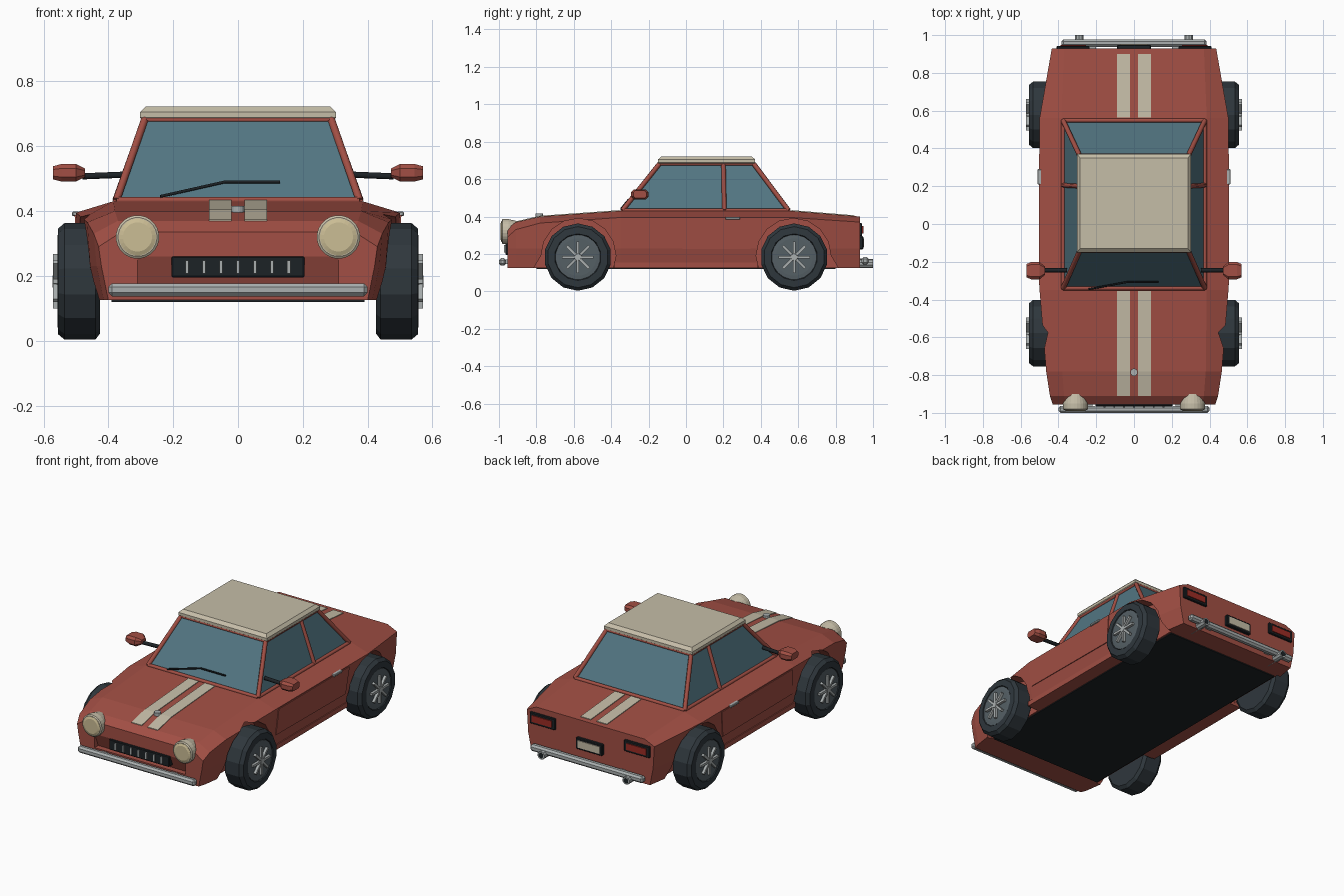
import bpy, bmesh, math
from mathutils import Vector, Matrix

if "Cube" in bpy.data.objects:
    bpy.data.objects.remove(bpy.data.objects["Cube"])


def material(name, r, g, b):
    m = bpy.data.materials.new(name)
    m.diffuse_color = (r, g, b, 1)
    m.use_nodes = True
    m.node_tree.nodes["Principled BSDF"].inputs["Base Color"].default_value = m.diffuse_color
    return m


RED = material("body red", 0.36, 0.078, 0.058)
CREAM = material("cream", 0.56, 0.51, 0.39)
GLASS = material("blue glass", 0.085, 0.18, 0.225)
TYRE = material("tyre rubber", 0.028, 0.038, 0.046)
BLACK = material("black trim", 0.012, 0.016, 0.019)
CHROME = material("chrome", 0.40, 0.43, 0.43)
RIM = material("rim grey", 0.09, 0.115, 0.13)
LENS = material("lens yellow", 0.60, 0.51, 0.30)
TAIL = material("tail red", 0.33, 0.025, 0.018)


def make(name, verts, faces, mat):
    me = bpy.data.meshes.new(name)
    me.from_pydata([tuple(v) for v in verts], [], faces)
    bm = bmesh.new()
    bm.from_mesh(me)
    bmesh.ops.recalc_face_normals(bm, faces=bm.faces)
    bm.to_mesh(me)
    bm.free()
    me.materials.append(mat)
    ob = bpy.data.objects.new(name, me)
    bpy.context.collection.objects.link(ob)
    return ob


def loft(name, rings, mat):
    """Closed skin through equal-length rings, with end caps."""
    n = len(rings[0])
    faces = [[k * n + i, k * n + (i + 1) % n, (k + 1) * n + (i + 1) % n, (k + 1) * n + i]
             for k in range(len(rings) - 1) for i in range(n)]
    faces += [list(range(n)), list(range((len(rings) - 1) * n, len(rings) * n))]
    return make(name, [v for r in rings for v in r], faces, mat)


def stack(name, levels, mat):
    """Rectangles (x0, x1, y0, y1, z) stacked upwards."""
    return loft(name, [[(a, c, z), (b, c, z), (b, d, z), (a, d, z)]
                       for a, b, c, d, z in levels], mat)


def box(name, x, y, z, mat, bevel=0):
    ob = stack(name, [(*x, *y, z[0]), (*x, *y, z[1])], mat)
    if bevel:
        m = ob.modifiers.new("bevel", 'BEVEL')
        m.width, m.segments = bevel, 1
    return ob


def bar(name, pts, r, mat, res=1):
    cu = bpy.data.curves.new(name, 'CURVE')
    cu.dimensions, cu.bevel_depth, cu.bevel_resolution = '3D', r, res
    cu.use_fill_caps = True
    s = cu.splines.new('POLY')
    s.points.add(len(pts) - 1)
    for p, q in zip(s.points, pts):
        p.co = (*q, 1)
    cu.materials.append(mat)
    ob = bpy.data.objects.new(name, cu)
    bpy.context.collection.objects.link(ob)
    return ob


def turned(name, profile, centre, axis, sides, mat):
    """Rings (offset, radius) along x or y."""
    rings = []
    for d, r in profile:
        ring = []
        for i in range(sides):
            a = 2 * math.pi * (i + 0.5) / sides
            u, v = r * math.cos(a), r * math.sin(a)
            ring.append(Vector(centre) + Vector((d, u, v) if axis == 'x' else (u, d, v)))
        rings.append(ring)
    return loft(name, rings, mat)


def cut(target, cutters):
    for c in cutters:
        c.hide_render = True
        c.hide_viewport = False
        m = target.modifiers.new("cut", 'BOOLEAN')
        m.operation, m.solver, m.object = 'DIFFERENCE', 'EXACT', c
    dg = bpy.context.evaluated_depsgraph_get()
    me = bpy.data.meshes.new_from_object(target.evaluated_get(dg))
    target.modifiers.clear()
    target.data = me
    for c in cutters:
        bpy.data.objects.remove(c)


# Body shell: y, half width, deck half width, shoulder height, deck height
stations = [(-.955, .43, .36, .29, .335), (-.91, .445, .37, .33, .37),
            (-.78, .465, .38, .365, .40), (-.35, .50, .385, .395, .43),
            (.56, .50, .385, .395, .43), (.93, .435, .37, .37, .40)]
rings = []
for y, w, wd, zs, zd in stations:
    half = [(w * .93, .125), (w * .98, .23), (w, zs), (wd, zd)]
    rings.append([(x, y, z) for x, z in half] + [(-x, y, z) for x, z in reversed(half)])
body = loft("body", rings, RED)

# Wheel arches and the tilted panel behind the grille
cutters = []
for e in (-1, 1):
    arc = [(.2 * math.cos(math.pi * i / 8), .19 + .2 * math.sin(math.pi * i / 8)) for i in range(9)]
    prof = [(.255, .10)] + arc + [(-.18, .10)]
    for s in (-1, 1):
        cutters.append(loft("arch_cutter", [[(s * x, e * (.575 + u), z) for u, z in prof]
                                            for x in (.40, .65)], RED))
cutters.append(loft("nose_cutter", [[(x, -.99, .26), (x, -.955, .26), (x, -.92, .175), (x, -.99, .175)]
                                    for x in (-.31, .31)], RED))
cut(body, cutters)
box("floor", (-.39, .39), (-.80, .80), (.119, .126), BLACK)

# Cabin glass, roof, pillars and window rails
stack("cabin_glass", [(-.375, .375, -.34, .545, .425), (-.285, .285, -.14, .36, .69)], GLASS)
stack("roof", [(-.29, .29, -.14, .36, .675), (-.302, .302, -.15, .37, .688),
               (-.302, .302, -.15, .37, .705), (-.285, .285, -.13, .35, .722)], CREAM)
base = [(-.375, -.34, .433), (.375, -.34, .433), (.375, .548, .433), (-.375, .548, .433)]
top = [(-.288, -.142, .682), (.288, -.142, .682), (.288, .362, .682), (-.288, .362, .682)]
for i in range(4):
    bar("pillar", [base[i], top[i]], .013, RED)
    bar("lower_rail", [base[i], base[(i + 1) % 4]], .011, RED)
    bar("upper_rail", [top[i], top[(i + 1) % 4]], .011, RED)

# Stripes laid along the hood and trunk
for s in (-1, 1):
    for name, path in (("hood_stripe", [(-.91, .37), (-.78, .40), (-.355, .43)]),
                       ("trunk_stripe", [(.565, .43), (.90, .4025)])):
        loft(name, [[(s * .02, y, z - .004), (s * .09, y, z - .004),
                     (s * .09, y, z + .004), (s * .02, y, z + .004)] for y, z in path], CREAM)
badge = turned("hood_badge", [(-.01, .02), (.01, .02)], (0, 0, 0), 'y', 12, CHROME)
badge.data.transform(Matrix.Translation((0, -.785, .405)) @ Matrix.Rotation(math.pi / 2, 4, 'X'))

# Windscreen wiper
bar("wiper", [(-.24, -.345, .445), (-.04, -.308, .49), (.13, -.308, .49)], .005, BLACK)

for s in (-1, 1):
    # Doors, handles, centre pillars
    door = [(-.32, .388, .5), (-.335, .23, .49), (.345, .225, .49), (.37, .388, .5)]
    loft("door", [[(s * (x + d), y, z) for y, z, x in door] for d in (-.01, .004)], RED)
    box("door_handle", sorted((s * .49, s * .512)), (.21, .29), (.384, .398), CHROME, .003)
    bar("centre_pillar", [(s * .377, .205, .433), (s * .288, .20, .682)], .012, RED)
    box("sill", sorted((s * .44, s * .478)), (-.385, .385), (.125, .155), RED)

    # Mirrors
    bar("mirror_arm", [(s * .355, -.245, .512), (s * .48, -.245, .507)], .011, BLACK)
    loft("mirror_head", [[(s * x, -.247 + a * .046 * k, .518 + b * .027 * k)
                          for a, b in ((-1, -.5), (-.7, -1), (.7, -1), (1, -.5),
                                       (1, .5), (.7, 1), (-.7, 1), (-1, .5))]
                         for x, k in ((.472, .5), (.50, 1), (.545, 1), (.57, .75))], RED)

    # Headlights
    c = (s * .31, 0, .32)
    turned("headlight_rim", [(-.90, .055), (-.95, .067), (-.98, .067), (-.985, .06)], c, 'y', 24, CREAM)
    turned("headlight_lens", [(-.97, .057), (-.986, .057), (-.991, .045)], c, 'y', 24, LENS)

    # Tail lights and exhaust tips
    box("tail_light_frame", sorted((s * .235, s * .41)), (.92, .942), (.295, .365), BLACK, .004)
    box("tail_light", sorted((s * .255, s * .39)), (.93, .948), (.31, .35), TAIL)
    turned("exhaust", [(.86, .024), (1.0, .024)], (s * .29, 0, .148), 'y', 10, CHROME)
    turned("exhaust_hole", [(.99, .016), (1.001, .016)], (s * .29, 0, .148), 'y', 10, BLACK)

    # Wheels: tyre, rim disc, star of spokes
    for y in (-.578, .578):
        c = (0, y, .183)
        turned("tyre", [(s * .425, .160), (s * .44, .18), (s * .535, .18), (s * .555, .163),
                        (s * .557, .125), (s * .545, .12)], c, 'x', 14, TYRE)
        turned("wheel_rim", [(s * .53, .12), (s * .553, .12), (s * .555, .10)], c, 'x', 20, RIM)
        turned("hub_cap", [(s * .55, .024), (s * .573, .018)], c, 'x', 10, CHROME)
        for k in range(4):
            sp = box("spokes", (s * .562 - .009, s * .562 + .009), (-.084, .084), (-.007, .007), CHROME)
            sp.data.transform(Matrix.Translation(c) @ Matrix.Rotation(k * math.pi / 4, 4, 'X'))

# Grille
box("grille", (-.205, .205), (-.966, -.92), (.195, .26), BLACK, .004)
for i in range(7):
    x = -.157 + i * .0523
    box("grille_bar", (x - .005, x + .005), (-.972, -.96), (.208, .248), CHROME)

# Bumpers
box("front_bumper", (-.40, .40), (-1.0, -.963), (.137, .177), CHROME, .011)
box("rear_bumper", (-.385, .385), (.938, .978), (.143, .183), CHROME, .011)
for s in (-1, 1):
    box("front_bumper_mount", sorted((s * .22, s * .26)), (-.97, -.93), (.145, .17), CHROME)
    box("rear_bumper_mount", sorted((s * .2, s * .24)), (.92, .945), (.15, .175), CHROME)

# Blank rear plate
box("plate_frame", (-.09, .09), (.92, .948), (.225, .295), BLACK, .004)
box("plate", (-.075, .075), (.94, .953), (.238, .282), CREAM)
